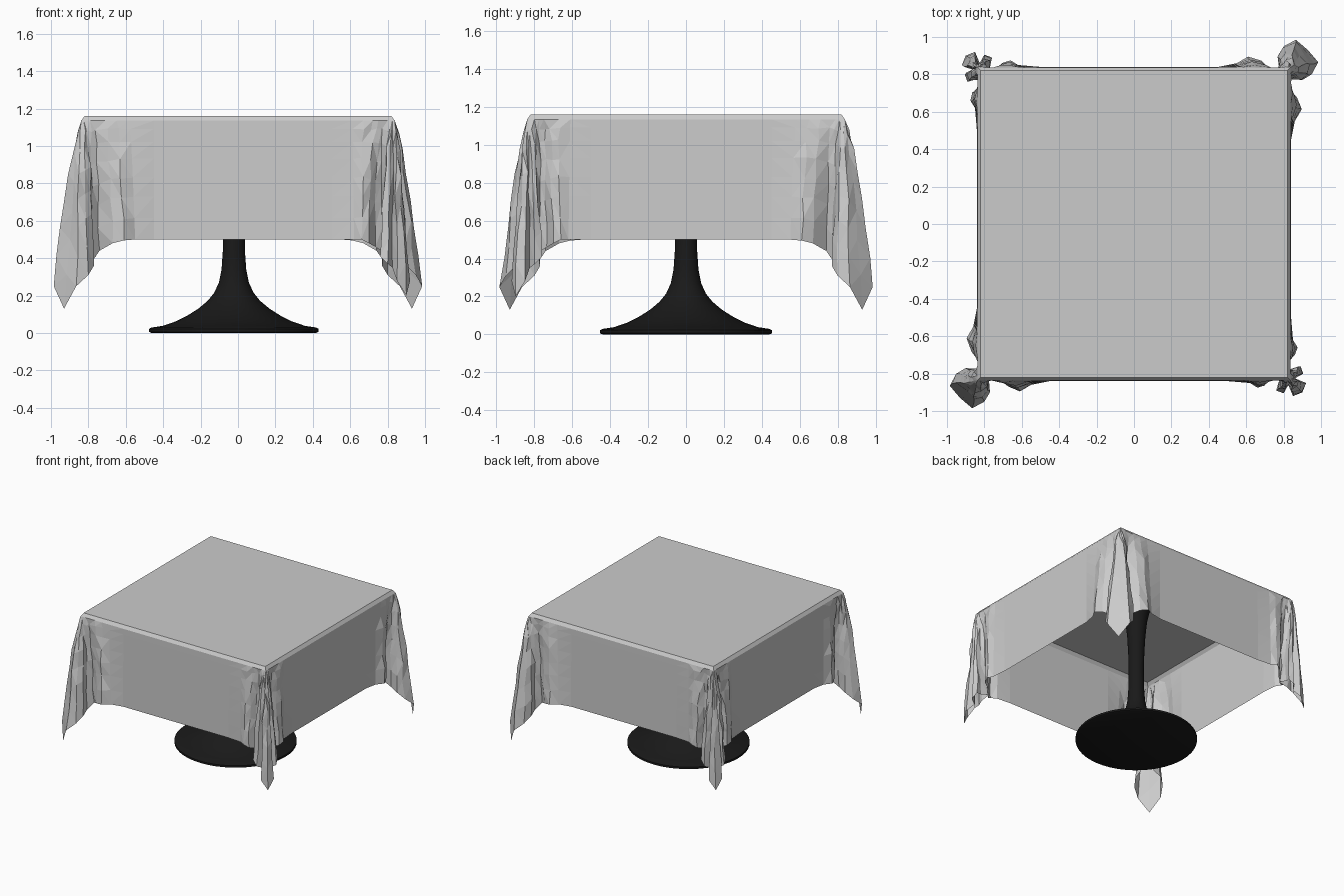
import bpy, bmesh, math, random
from mathutils import Matrix, Vector

if "Cube" in bpy.data.objects:
    bpy.data.objects.remove(bpy.data.objects["Cube"])

random.seed(4)


def finish(name, bm):
    bmesh.ops.recalc_face_normals(bm, faces=bm.faces)
    me = bpy.data.meshes.new(name)
    bm.to_mesh(me)
    bm.free()
    ob = bpy.data.objects.new(name, me)
    bpy.context.collection.objects.link(ob)
    return ob


# Pedestal: lathed trumpet profile (radius, height)
def pedestal():
    prof = [(0.44, 0), (0.453, 0.006), (0.453, 0.022), (0.44, 0.029), (0.38, 0.038),
            (0.31, 0.062), (0.25, 0.092), (0.19, 0.13), (0.14, 0.172), (0.105, 0.215),
            (0.08, 0.27), (0.066, 0.34), (0.059, 0.44), (0.057, 0.6), (0.06, 0.75),
            (0.068, 0.9), (0.082, 1.03), (0.1, 1.11), (0.12, 1.15)]
    n = 48
    bm = bmesh.new()
    rings = [[bm.verts.new((r * math.cos(2 * math.pi * i / n) - 0.022,
                            r * math.sin(2 * math.pi * i / n), z)) for i in range(n)]
             for r, z in prof]
    for a, b in zip(rings, rings[1:]):
        for i in range(n):
            bm.faces.new((a[i], a[i - 1], b[i - 1], b[i]))
    bm.faces.new(rings[0])
    bm.faces.new(rings[-1])
    ob = finish("pedestal_base", bm)
    mat = bpy.data.materials.new("black_lacquer")
    mat.diffuse_color = (0.01, 0.01, 0.01, 1)
    mat.use_nodes = True
    mat.node_tree.nodes["Principled BSDF"].inputs["Base Color"].default_value = mat.diffuse_color
    ob.data.materials.append(mat)
    bpy.context.view_layer.objects.active = ob
    ob.select_set(True)
    bpy.ops.object.shade_smooth_by_angle(angle=math.radians(40))


# Half of each corner's folds: (rim position, hem x, hem y, hem z); last is on the diagonal
WIDE = [(0.45, 0.45, 0.84, 0.50), (0.58, 0.55, 0.86, 0.50), (0.65, 0.61, 0.895, 0.495),
        (0.71, 0.67, 0.87, 0.48), (0.76, 0.74, 0.80, 0.44), (0.79, 0.775, 0.84, 0.39),
        (0.81, 0.77, 0.90, 0.36), (0.825, 0.80, 0.95, 0.31), (0.833, 0.865, 0.985, 0.25),
        (0.838, 0.93, 0.93, 0.13)]
TIGHT = [(0.50, 0.50, 0.84, 0.50), (0.61, 0.62, 0.85, 0.50), (0.67, 0.66, 0.875, 0.50),
         (0.72, 0.70, 0.86, 0.48), (0.75, 0.735, 0.80, 0.46), (0.775, 0.765, 0.78, 0.44),
         (0.80, 0.775, 0.84, 0.42), (0.815, 0.76, 0.89, 0.41), (0.825, 0.80, 0.905, 0.37),
         (0.831, 0.825, 0.86, 0.35), (0.835, 0.85, 0.92, 0.28), (0.838, 0.90, 0.90, 0.20)]
EDGE, TOP, RIM = 0.838, 1.16, 1.135
ROWS = [0, 0.07, 0.18, 0.32, 0.48, 0.64, 0.82, 1]


def tablecloth():
    # Columns run around the skirt, one quarter turn per corner
    cols = []
    for k in range(4):
        half = WIDE if k % 2 == 0 else TIGHT
        side = [(Vector((t, EDGE, RIM)), Vector((x, y, z))) for t, x, y, z in half]
        swap = [(Vector((a.y, a.x, a.z)), Vector((b.y, b.x, b.z))) for a, b in side]
        rot = Matrix.Rotation(k * math.pi / 2, 3, 'Z')
        last = len(side) - 1
        order = [(i, swap[i]) for i in range(last)] + [(i, side[i]) for i in range(last, -1, -1)]
        for i, (a, b) in order:
            inner = Vector((a.x * 0.979, a.y * 0.979, TOP))
            pts = [inner]
            for t in ROWS:
                f = t ** 0.72
                p = Vector((a.x + (b.x - a.x) * f, a.y + (b.y - a.y) * f, a.z + (b.z - a.z) * t))
                if 0 < t < 1 and i > 1:
                    p += Vector([random.uniform(-0.008, 0.008) for _ in range(3)])
                pts.append(p)
            cols.append([rot @ p for p in pts])
    bm = bmesh.new()
    grid = [[bm.verts.new(p) for p in c] for c in cols]
    for i in range(len(grid)):
        a, b = grid[i - 1], grid[i]
        for j in range(len(a) - 1):
            bm.faces.new((a[j], a[j + 1], b[j + 1], b[j]))
    bm.faces.new([c[0] for c in grid])
    # Crumpled facets like a simulated, decimated cloth
    bmesh.ops.triangulate(bm, faces=[f for f in bm.faces if len(f.verts) == 4])
    finish("tablecloth", bm)


pedestal()
tablecloth()
